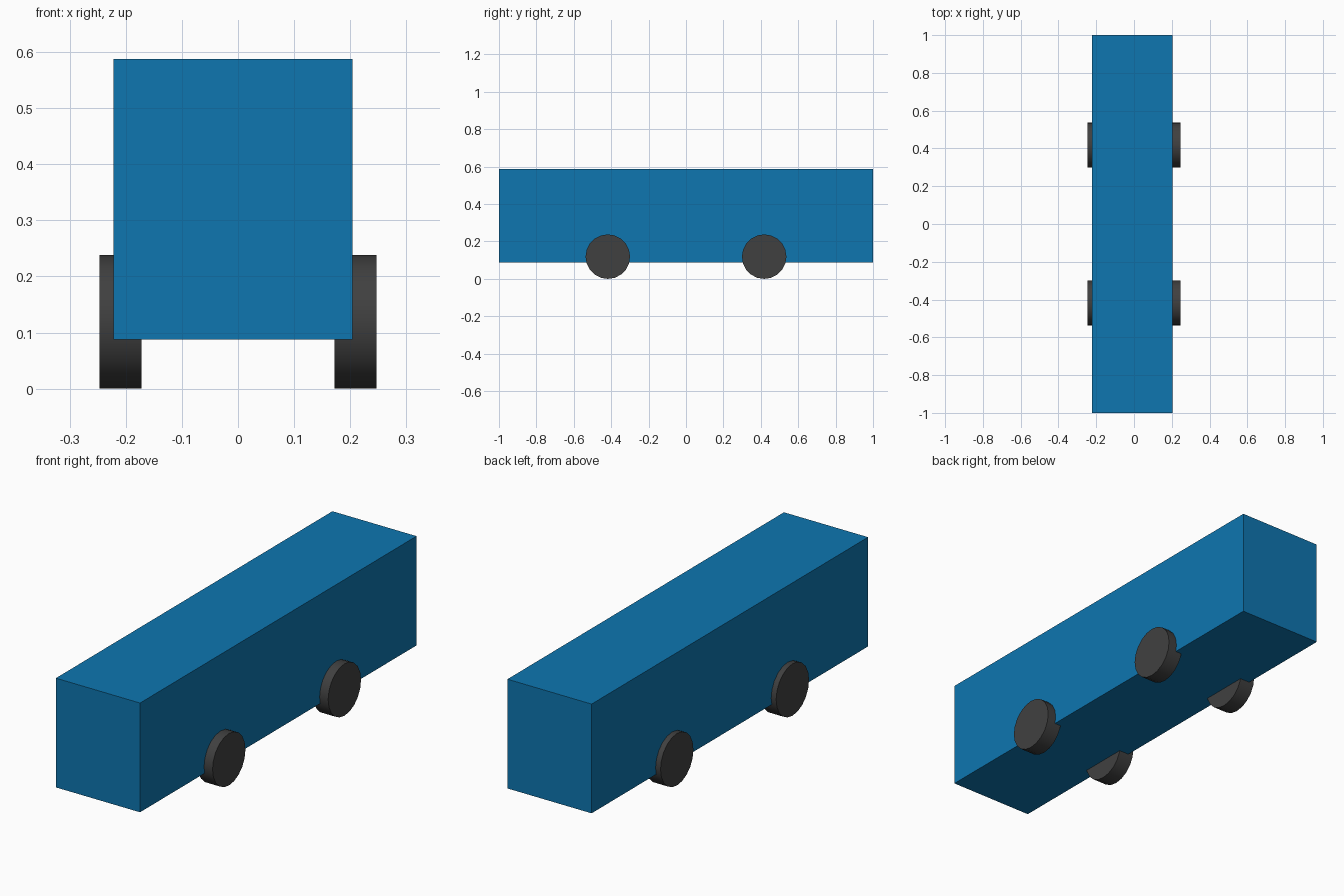
import bpy, math

default = bpy.data.objects.get("Cube")
if default:
    bpy.data.objects.remove(default, do_unlink=True)


def material(name, rgb):
    mat = bpy.data.materials.new(name)
    mat.use_nodes = True
    colour = (*rgb, 1.0)
    mat.diffuse_color = colour
    mat.node_tree.nodes["Principled BSDF"].inputs["Base Color"].default_value = colour
    return mat


blue = material("blue paint", (0.0044, 0.181, 0.434))
rubber = material("dark rubber", (0.051, 0.051, 0.051))

# Body: one plain box, set slightly towards the right side
bpy.ops.mesh.primitive_cube_add(size=1, location=(-0.009, 0, 0.338))
body = bpy.context.object
body.name = "body"
body.scale = (0.426, 2.0, 0.5)
bpy.ops.object.transform_apply(location=False, rotation=False, scale=True)
body.data.materials.append(blue)

# Wheels: four short cylinders lying across the body
RADIUS, WIDTH = 0.119, 0.075
for side, sx in (("left", 1), ("right", -1)):
    for end, sy in (("front", -1), ("back", 1)):
        bpy.ops.mesh.primitive_cylinder_add(
            vertices=20, radius=RADIUS, depth=WIDTH,
            location=(sx * 0.2095, sy * 0.418, RADIUS),
            rotation=(0, math.pi / 2, 0))
        wheel = bpy.context.object
        wheel.name = f"{end}_{side}_wheel"
        wheel.data.materials.append(rubber)
        bpy.ops.object.shade_smooth_by_angle(angle=math.radians(35))
